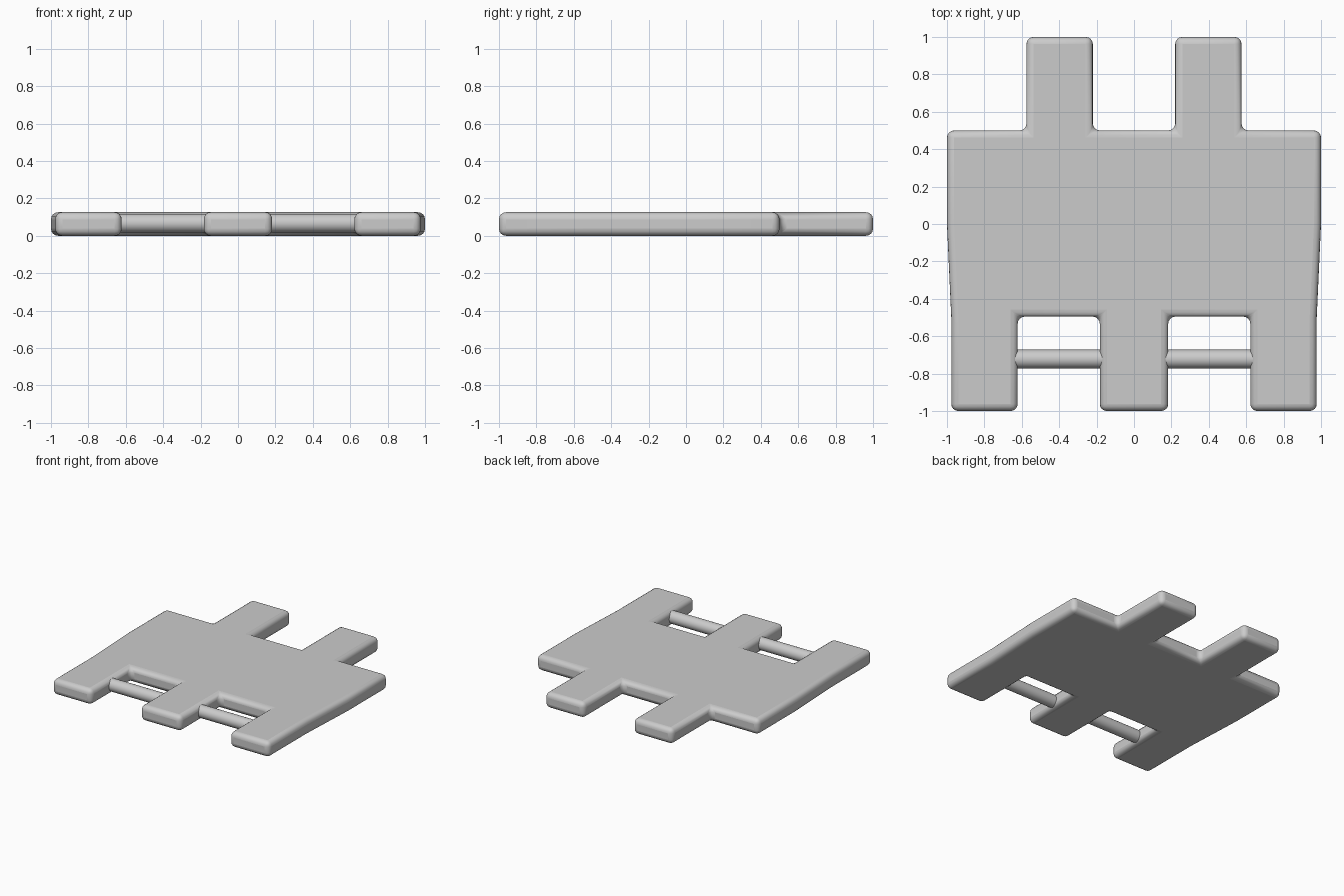
import bpy, bmesh, math

if "Cube" in bpy.data.objects:
    bpy.data.objects.remove(bpy.data.objects["Cube"])

THICK = 0.126

# Right half of the outline, from front centre round to back centre
half = [(0.183, -1), (0.183, -0.495), (0.622, -0.495), (0.622, -1),
        (0.977, -1), (0.977, -0.5), (1, 0), (1, 0.5),
        (0.575, 0.5), (0.575, 1), (0.22, 1), (0.22, 0.5)]
outline = half + [(-x, y) for x, y in reversed(half)]

# Flat plate with hinge knuckles, extruded from the outline
bm = bmesh.new()
face = bm.faces.new([bm.verts.new((x, y, 0)) for x, y in outline])
top = bmesh.ops.extrude_face_region(bm, geom=[face])
bmesh.ops.translate(bm, vec=(0, 0, THICK),
                    verts=[v for v in top["geom"] if isinstance(v, bmesh.types.BMVert)])
bmesh.ops.recalc_face_normals(bm, faces=bm.faces)
mesh = bpy.data.meshes.new("link_plate")
bm.to_mesh(mesh)
bm.free()
plate = bpy.data.objects.new("link_plate", mesh)
bpy.context.collection.objects.link(plate)

# Rounded edges all round
bevel = plate.modifiers.new("rounded_edges", "BEVEL")
bevel.width = 0.038
bevel.segments = 4
bevel.limit_method = "ANGLE"
bevel.angle_limit = math.radians(30)
bpy.context.view_layer.objects.active = plate
plate.select_set(True)
bpy.ops.object.shade_smooth_by_angle(angle=math.radians(35))

# Hinge pins bridging the gaps between the front knuckles
for side, name in ((-1, "left_hinge_pin"), (1, "right_hinge_pin")):
    bpy.ops.mesh.primitive_cylinder_add(
        vertices=32, radius=0.05, depth=0.49,
        location=(side * 0.4025, -0.722, THICK / 2 + 0.004),
        rotation=(0, math.pi / 2, 0))
    pin = bpy.context.object
    pin.name = name
    bpy.ops.object.shade_smooth_by_angle(angle=math.radians(35))
